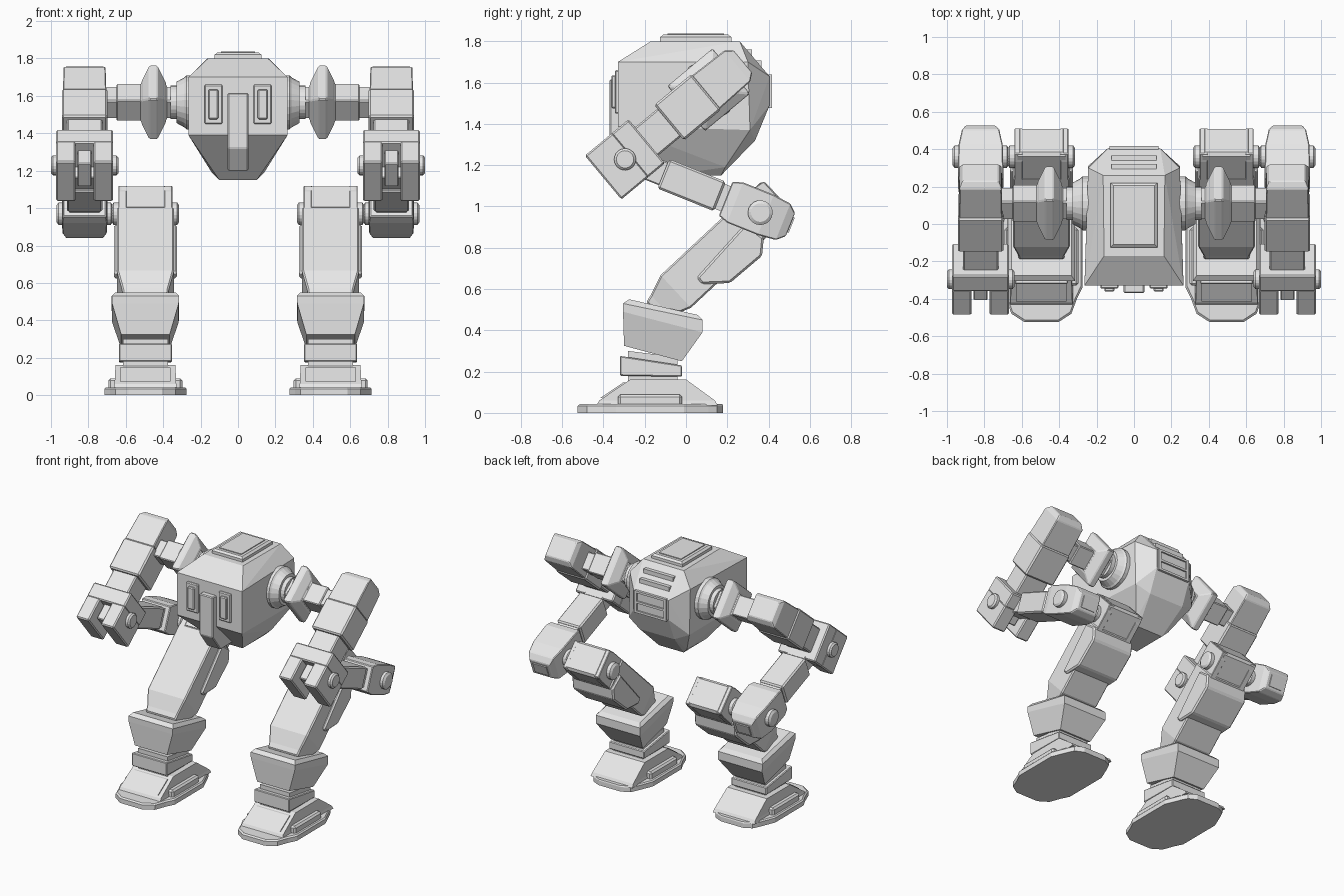
import bpy, bmesh, math
from mathutils import Vector

if "Cube" in bpy.data.objects:
    bpy.data.objects.remove(bpy.data.objects["Cube"])

grey = bpy.data.materials.new("light_grey")
grey.diffuse_color = (0.8, 0.8, 0.8, 1)
grey.use_nodes = True
grey.node_tree.nodes["Principled BSDF"].inputs["Base Color"].default_value = grey.diffuse_color


def finish(name, bm, bevel=0.0, mirror=True):
    bmesh.ops.recalc_face_normals(bm, faces=bm.faces)
    me = bpy.data.meshes.new(name)
    bm.to_mesh(me)
    bm.free()
    me.materials.append(grey)
    ob = bpy.data.objects.new(name, me)
    bpy.context.collection.objects.link(ob)
    if bevel:
        b = ob.modifiers.new("chamfer", 'BEVEL')
        b.width, b.segments, b.limit_method = bevel, 1, 'ANGLE'
    if mirror:
        ob.modifiers.new("mirror", 'MIRROR').use_mirror_merge = False
    return ob


def loft(name, rings, bevel=0.0, mirror=True):
    """Skin a list of point rings and cap both ends."""
    bm = bmesh.new()
    rows = [[bm.verts.new(p) for p in r] for r in rings]
    n = len(rows[0])
    for a, b in zip(rows, rows[1:]):
        for i in range(n):
            bm.faces.new((a[i], a[(i + 1) % n], b[(i + 1) % n], b[i]))
    bm.faces.new(rows[0])
    bm.faces.new(rows[-1])
    return finish(name, bm, bevel, mirror)


def hull(name, half, bevel=0.0):
    """Convex shape from points on the +x half."""
    bm = bmesh.new()
    for x, y, z in half:
        bm.verts.new((x, y, z))
        bm.verts.new((-x, y, z))
    bmesh.ops.convex_hull(bm, input=bm.verts)
    bmesh.ops.dissolve_limit(bm, angle_limit=0.03, verts=bm.verts, edges=bm.edges)
    return finish(name, bm, bevel, False)


def box(name, x0, x1, y0, y1, z0, z1, bevel=0.0, mirror=False):
    return loft(name, [[(x0, y0, z), (x1, y0, z), (x1, y1, z), (x0, y1, z)]
                       for z in (z0, z1)], bevel, mirror)


def layers(name, cx, secs, bevel=0.0):
    """Stack of rectangles: (half width, y front, z front, y back, z back)."""
    return loft(name, [[(cx - h, a, za), (cx + h, a, za), (cx + h, b, zb), (cx - h, b, zb)]
                       for h, a, za, b, zb in secs], bevel)


class Limb:
    """Frame in the side plane: u along the limb, v across it."""
    def __init__(self, cx, y, z, dy, dz):
        self.cx, self.o = cx, Vector((0, y, z))
        self.d = Vector((0, dy, dz)).normalized()
        self.n = Vector((0, -self.d.z, self.d.y))
        if self.n.z < 0:
            self.n.negate()

    def pt(self, x, u, v):
        return self.o + self.d * u + self.n * v + Vector((x, 0, 0))

    def segment(self, name, secs, bevel=0.0, dx=0.0):
        """Boxy piece from (u, half width, half depth) sections."""
        c = self.cx + dx
        return loft(name, [[self.pt(c + sx * h, u, sv * v) for sx, sv in
                            ((-1, -1), (1, -1), (1, 1), (-1, 1))] for u, h, v in secs], bevel)

    def bar(self, name, secs):
        """Square bar across the body from (x, half size) sections."""
        return loft(name, [[self.pt(x, a * s, b * s) for a, b in
                            ((-1, -1), (1, -1), (1, 1), (-1, 1))] for x, s in secs], 0.006)

    def plate(self, name, half, prof, bevel=0.0):
        return loft(name, [[self.pt(self.cx + s * half, u, v) for u, v in prof]
                           for s in (-1, 1)], bevel)

    def bolt(self, name, secs, u=0.0, sides=20):
        """Round piece along x from (x, radius) sections."""
        t = [2 * math.pi * i / sides for i in range(sides)]
        return loft(name, [[self.pt(x, u + r * math.cos(a), r * math.sin(a)) for a in t]
                           for x, r in secs])


# --- body shell
hull("body", [(.16, -.17, 1.80), (.165, .26, 1.80), (.265, -.33, 1.70), (.245, .30, 1.70),
              (.265, -.33, 1.39), (.245, .31, 1.37), (.14, .405, 1.63), (.14, .405, 1.49),
              (.14, .335, 1.32), (.13, -.14, 1.20), (.10, -.09, 1.15), (.10, .17, 1.15),
              (.14, .19, 1.19)])
# roof hatch
layers("roof_hatch_rim", 0, [(.125, -.125, 1.79, .22, 1.79), (.125, -.125, 1.82, .22, 1.82),
                             (.11, -.11, 1.832, .205, 1.832)])
box("roof_hatch_panel", -.09, .09, -.09, .185, 1.82, 1.838)
# front plates
loft("front_plate", [[(x, y, z) for x, z in ((.083, 1.45), (.18, 1.45), (.18, 1.66), (.083, 1.66))]
                     for y in (-.30, -.345)], 0.006)
box("front_plate_raised", .105, .158, -.362, -.33, 1.475, 1.635, 0.006, True)
loft("front_trunk", [[(x, y, z) for y, z in ((-.37, 1.615), (-.37, 1.32), (-.28, 1.20),
                                             (-.08, 1.20), (-.08, 1.615))]
                     for x in (-.055, .055)], 0.006, False)
# rear vent frame and slats
for s in (-1, 1):
    box("rear_vent_post", s * .12 - .01, s * .12 + .01, .39, .416, 1.485, 1.63)
for z in (1.485, 1.555, 1.63):
    box("rear_vent_slat", -.13, .13, .39, .416, z - .008, z + .008)
for t in (.3, .62):
    y, z = .26 + .145 * t, 1.80 - .17 * t
    box("rear_slope_rib", -.12, .12, y - .02, y + .016, z - .02, z + .012)

# --- arms
A = Limb(.82, .11, 1.565, -.77, -.64)
A.bolt("shoulder_disc", [(.20, .145), (.275, .145), (.285, .135), (.33, .11)], sides=24)
A.bolt("shoulder_hub", [(.32, .09), (.36, .09)], sides=24)
A.bar("shoulder_spindle", [(.34, .062), (.385, .062), (.385, .078), (.43, .142),
                           (.475, .142), (.515, .085), (.515, .072), (.65, .072)])
A.bar("shoulder_link", [(.64, .062), (.72, .062)])
A.segment("upper_arm_cap", [(-.215, .095, .07), (-.18, .112, .098), (.02, .116, .105)], 0.005)
A.segment("upper_arm", [(.015, .122, .112), (.25, .122, .112)], 0.01)
A.segment("upper_arm_neck", [(.24, .095, .088), (.40, .095, .088)], 0.008)
# forked elbow
A.segment("elbow_block", [(.39, .152, .138), (.50, .152, .138)], 0.008)
for dx in (-.1, .1):
    A.segment("elbow_prong", [(.49, .052, .138), (.665, .052, .138)], 0.008, dx)
A.segment("elbow_tongue", [(.49, .038, .08), (.61, .038, .08)], 0.006)
A.bolt("elbow_bolt", [(.64, .042), (.65, .053), (.70, .053)], .527)
A.bolt("elbow_bolt_outer", [(.94, .053), (.99, .053), (1.0, .042)], .527)

# forearm folding back from the elbow
F = Limb(.82, -.30, 1.235, .66, -.265)
F.segment("forearm_neck", [(.05, .075, .06), (.25, .075, .06)], 0.006)
F.segment("forearm", [(.205, .095, .077), (.50, .095, .077)], 0.01)
F.segment("wrist", [(.49, .08, .065), (.56, .08, .065)])
F.segment("hand", [(.53, .115, .088), (.58, .122, .105), (.74, .118, .105),
                   (.83, .10, .095), (.868, .08, .06)], 0.005)
F.segment("hand_tip_panel", [(.86, .055, .04), (.875, .055, .04)])
F.bolt("hand_bolt", [(.67, .045), (.68, .06), (.96, .06), (.97, .045)], .711)

# --- legs
L = Limb(.495, .36, .97, -.731, -.682)
L.segment("knee_head", [(-.118, .115, .09), (-.10, .128, .106), (.06, .128, .106)])
for dx in (-.122, .122):
    L.segment("knee_cheek", [(-.115, .022, .10), (-.06, .022, .108), (.08, .022, .108)], 0.004, dx)
L.bolt("knee_bolt", [(.315, .045), (.325, .06), (.665, .06), (.675, .045)])
L.segment("shin", [(.06, .152, .108), (.56, .152, .108), (.66, .125, .07), (.70, .12, .06)], 0.008)
L.plate("calf_plate", .168, [(.09, .01), (.44, -.02), (.443, -.06), (.34, -.149),
                             (.137, -.159), (.07, -.10)], 0.01)

# boot, ankle and foot
layers("boot", .495, [(.13, -.30, .325, -.02, .25), (.178, -.305, .49, .08, .39),
                      (.18, -.305, .53, .08, .45), (.16, -.275, .55, .055, .475)])
layers("ankle_block", .495, [(.142, -.32, .18, -.02, .175), (.142, -.32, .276, -.02, .23)], 0.005)
layers("ankle_neck", .495, [(.12, -.28, .14, -.04, .14), (.12, -.28, .30, -.04, .27)])
layers("foot", .495, [(.17, -.435, .035, .155, .035), (.165, -.42, .06, .14, .06),
                      (.16, -.27, .162, .0, .162)])
layers("foot_front_panel", .495, [(.135, -.415, .072, -.38, .072), (.135, -.305, .147, -.27, .147)])
sole = [(.09, -.525), (.16, -.48), (.19, -.40), (.22, -.34), (.22, -.01), (.17, .11),
        (.15, .15), (.09, .18)]
outline = sole + [(-x, y) for x, y in reversed(sole)]
loft("sole", [[(.495 + x, y, z) for x, y in outline] for z in (0, .033)]
     + [[(.495 + x * .96, y * .98, .042) for x, y in outline]])
for s in (-1, 1):
    c = .495 + s * .17
    box("side_pad", c - .028, c + .028, -.33, -.02, .03, .09, 0.012, True)
